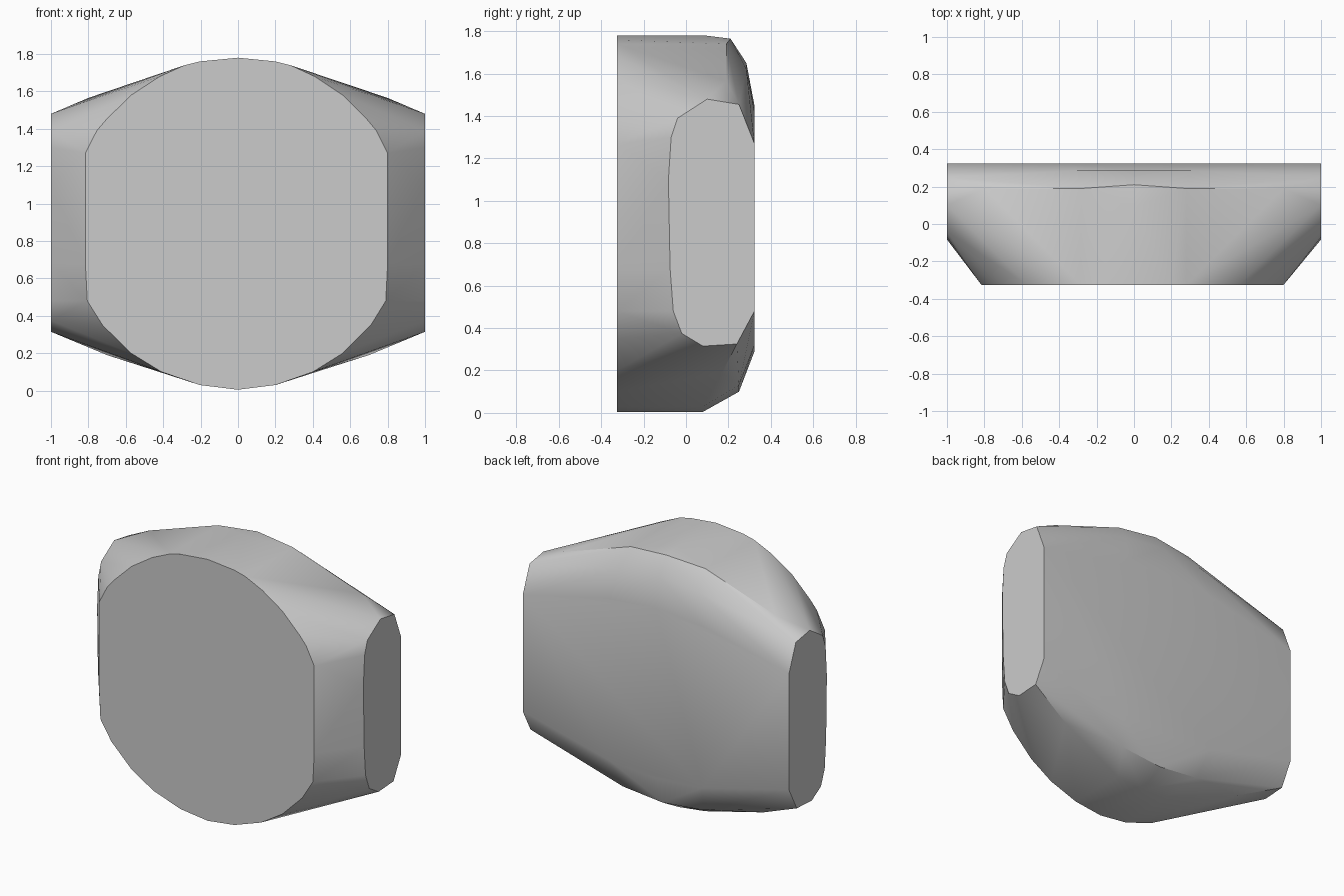
import bpy
import bmesh
from math import radians

default_cube = bpy.data.objects.get("Cube")
if default_cube:
    bpy.data.objects.remove(default_cube, do_unlink=True)

FRONT, BACK, SIDE = -0.325, 0.323, 1.0


def make_material(name, colour):
    material = bpy.data.materials.new(name)
    material.use_nodes = True
    material.diffuse_color = colour
    shader = material.node_tree.nodes["Principled BSDF"]
    shader.inputs["Base Color"].default_value = colour
    return material


def hull_object(name, points, material):
    """Wrap a set of section points in a convex shell with clean flat caps."""
    mesh = bpy.data.meshes.new(name)
    shell = bmesh.new()
    for point in points:
        shell.verts.new(point)
    bmesh.ops.remove_doubles(shell, verts=shell.verts, dist=0.001)
    result = bmesh.ops.convex_hull(shell, input=shell.verts)
    loose = [item for item in result["geom_interior"] + result["geom_unused"]
             if isinstance(item, bmesh.types.BMVert)]
    bmesh.ops.delete(shell, geom=list(set(loose)), context="VERTS")
    bmesh.ops.dissolve_limit(shell, angle_limit=radians(0.5),
                             verts=shell.verts, edges=shell.edges)
    bmesh.ops.recalc_face_normals(shell, faces=shell.faces)
    shell.to_mesh(mesh)
    shell.free()
    mesh.materials.append(material)
    obj = bpy.data.objects.new(name, mesh)
    bpy.context.collection.objects.link(obj)
    bpy.ops.object.select_all(action="DESELECT")
    obj.select_set(True)
    bpy.context.view_layer.objects.active = obj
    bpy.ops.object.shade_smooth_by_angle(angle=radians(30))
    return obj


# Half outline of the rounded front plate, as x and z
front_outline = [
    (0, 1.78), (0.2, 1.76), (0.28, 1.74), (0.41, 1.68), (0.56, 1.58),
    (0.69, 1.45), (0.74, 1.39), (0.8, 1.27), (0.8, 0.68), (0.79, 0.48),
    (0.71, 0.35), (0.56, 0.2), (0.4, 0.1), (0.2, 0.03), (0, 0.005),
]

# Outline of the flat side caps, as y and z
side_outline = [
    (0.1, 1.48), (0.25, 1.455), (BACK, 1.27), (BACK, 0.48), (0.24, 0.325),
    (0.08, 0.315), (-0.02, 0.375), (-0.06, 0.48), (-0.075, 0.68),
    (-0.083, 1.1), (-0.07, 1.3), (-0.04, 1.39),
]

# Half rims above and below, where the body rolls over to the back
upper_rim = [(0, 0.09, 1.78), (0, 0.21, 1.765), (0.28, 0.19, 1.74),
             (0.8, 0.19, 1.565)]
lower_rim = [(0, 0.08, 0.005), (0.2, 0.08, 0.03), (0, 0.25, 0.1),
             (0.7, 0.17, 0.19), (0.3, 0.25, 0.13)]
back_roll = [(0, 0.285, 1.65), (0.3, 0.285, 1.62), (0, BACK, 1.45),
             (0.35, BACK, 1.42), (0, BACK, 0.29), (0.35, BACK, 0.32)]

# Both halves, the right one with a slightly wider front plate
points = []
for side, stretch in ((1, 1.0), (-1, 1.02)):
    points += [(side * stretch * x, FRONT, z) for x, z in front_outline]
    points += [(side * SIDE, y, z) for y, z in side_outline]
    points += [(side * x, y, z) for x, y, z in upper_rim + lower_rim + back_roll]

grey = make_material("plain grey", (0.6, 0.6, 0.6, 1.0))
hull_object("rounded_body", points, grey)
